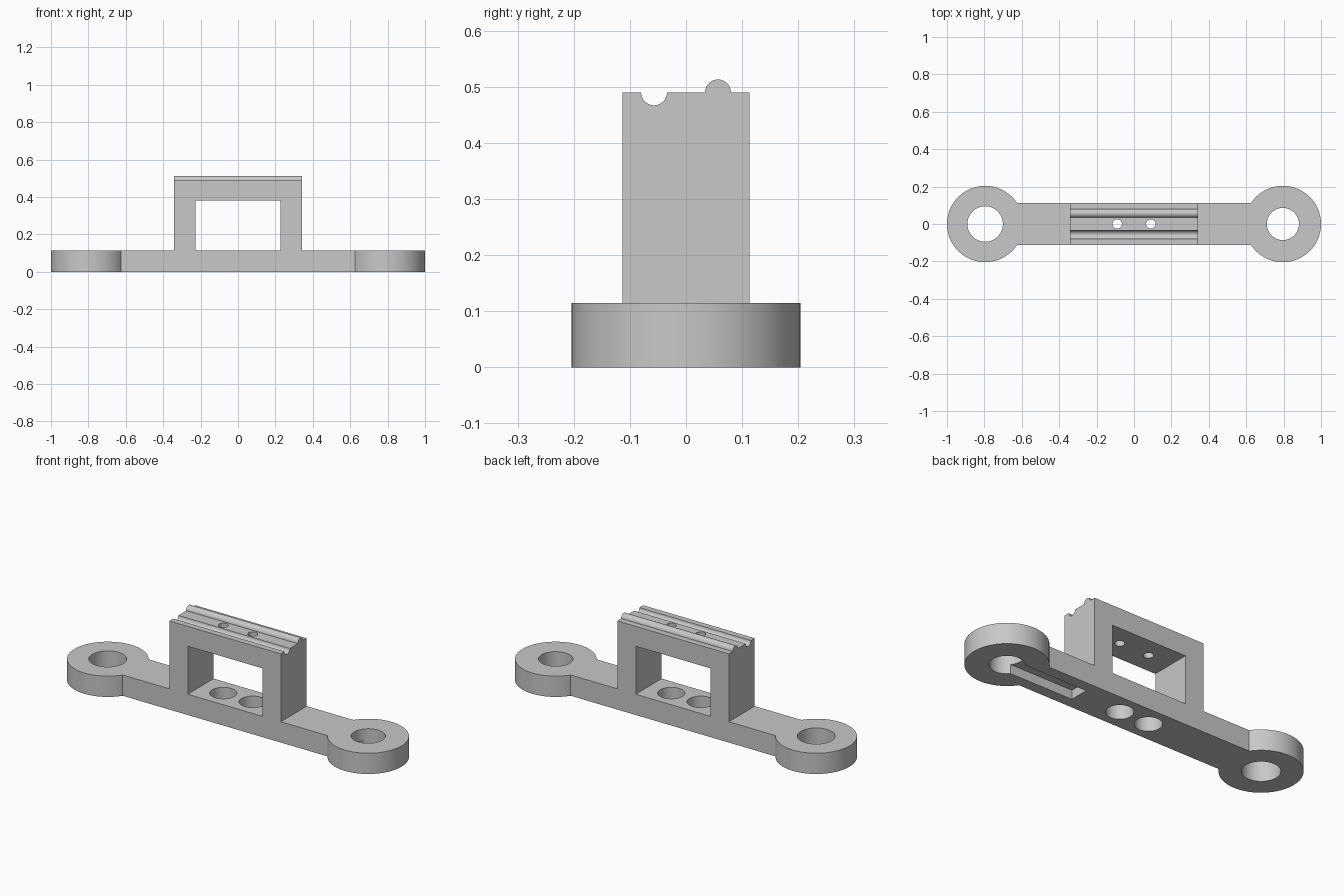
import bpy, bmesh, math
from mathutils import Vector

if "Cube" in bpy.data.objects:
    bpy.data.objects.remove(bpy.data.objects["Cube"])

RING_X, RING_R = 0.796, 0.204
HALF_W, BASE_H = 0.113, 0.115
POST_X, TOP_Z = 0.341, 0.49
OPEN_X, OPEN_Z = 0.228, 0.38

grey = bpy.data.materials.new("light grey")
grey.diffuse_color = (0.58, 0.58, 0.58, 1)
grey.use_nodes = True
grey.node_tree.nodes["Principled BSDF"].inputs["Base Color"].default_value = grey.diffuse_color


def arc(cx, cy, r, a0, a1, n):
    """Points along a circular arc, both ends included."""
    return [(cx + r * math.cos(a0 + (a1 - a0) * i / n),
             cy + r * math.sin(a0 + (a1 - a0) * i / n)) for i in range(n + 1)]


def prism(name, pts, lo, hi, along_x=False):
    """Extrude a 2D outline along z, or a (y, z) outline along x."""
    bm = bmesh.new()
    place = (lambda p: (lo, p[0], p[1])) if along_x else (lambda p: (p[0], p[1], lo))
    face = bm.faces.new([bm.verts.new(place(p)) for p in pts])
    new = bmesh.ops.extrude_face_region(bm, geom=[face])["geom"]
    step = Vector((hi - lo, 0, 0)) if along_x else Vector((0, 0, hi - lo))
    bmesh.ops.translate(bm, vec=step, verts=[v for v in new if isinstance(v, bmesh.types.BMVert)])
    bmesh.ops.recalc_face_normals(bm, faces=bm.faces)
    mesh = bpy.data.meshes.new(name)
    bm.to_mesh(mesh)
    bm.free()
    mesh.materials.append(grey)
    obj = bpy.data.objects.new(name, mesh)
    bpy.context.collection.objects.link(obj)
    return obj


def rect(x0, x1, y0, y1):
    return [(x0, y0), (x1, y0), (x1, y1), (x0, y1)]


def combine(target, other, operation):
    """Apply a boolean and remove the helper."""
    bpy.context.view_layer.objects.active = target
    mod = target.modifiers.new(operation.lower(), 'BOOLEAN')
    mod.operation, mod.object, mod.solver = operation, other, 'EXACT'
    bpy.ops.object.modifier_apply(modifier=mod.name)
    bpy.data.objects.remove(other, do_unlink=True)


def drill(target, x, r, z0, z1):
    hole = prism("hole_cutter", arc(x, 0, r, 0, 2 * math.pi, 64)[:-1], z0, z1)
    combine(target, hole, 'DIFFERENCE')


# Base: bar ending in a round eye at each side, one outline
a = math.asin(HALF_W / RING_R)
outline = arc(RING_X, 0, RING_R, a - math.pi, math.pi - a, 72)
outline += arc(-RING_X, 0, RING_R, a, 2 * math.pi - a, 72)
bracket = prism("bracket", outline, 0, BASE_H)

# Upright block: end profile with a round groove in front and a ridge behind
profile = [(-HALF_W, 0), (HALF_W, 0), (HALF_W, TOP_Z)]
profile += arc(0.057, TOP_Z, 0.023, 0, math.pi, 20)
profile += arc(-0.057, TOP_Z, 0.023, 0, -math.pi, 20)
profile += [(-HALF_W, TOP_Z)]
combine(bracket, prism("upright", profile, -POST_X, POST_X, True), 'UNION')

# Rectangular window through the upright
window = prism("window_cutter", rect(-0.3, 0.3, BASE_H, OPEN_Z), -OPEN_X, OPEN_X, True)
combine(bracket, window, 'DIFFERENCE')

# Eye holes, and pairs of screw holes: wide in the base, narrow in the top beam
drill(bracket, -RING_X, 0.095, -0.1, 0.2)
drill(bracket, RING_X, 0.086, -0.1, 0.2)
for x in (-0.09, 0.09):
    drill(bracket, x, 0.068, -0.1, 0.2)
    drill(bracket, x, 0.025, 0.3, 0.6)

# Channel under the base, running from the right eye hole inwards
channel = prism("channel_cutter", rect(0.345, RING_X, -0.053, 0.053), -0.1, 0.05)
combine(bracket, channel, 'DIFFERENCE')

# Smooth curved walls, sharp edges
bpy.ops.object.select_all(action='DESELECT')
bracket.select_set(True)
bpy.context.view_layer.objects.active = bracket
bpy.ops.object.shade_smooth_by_angle(angle=math.radians(30))
